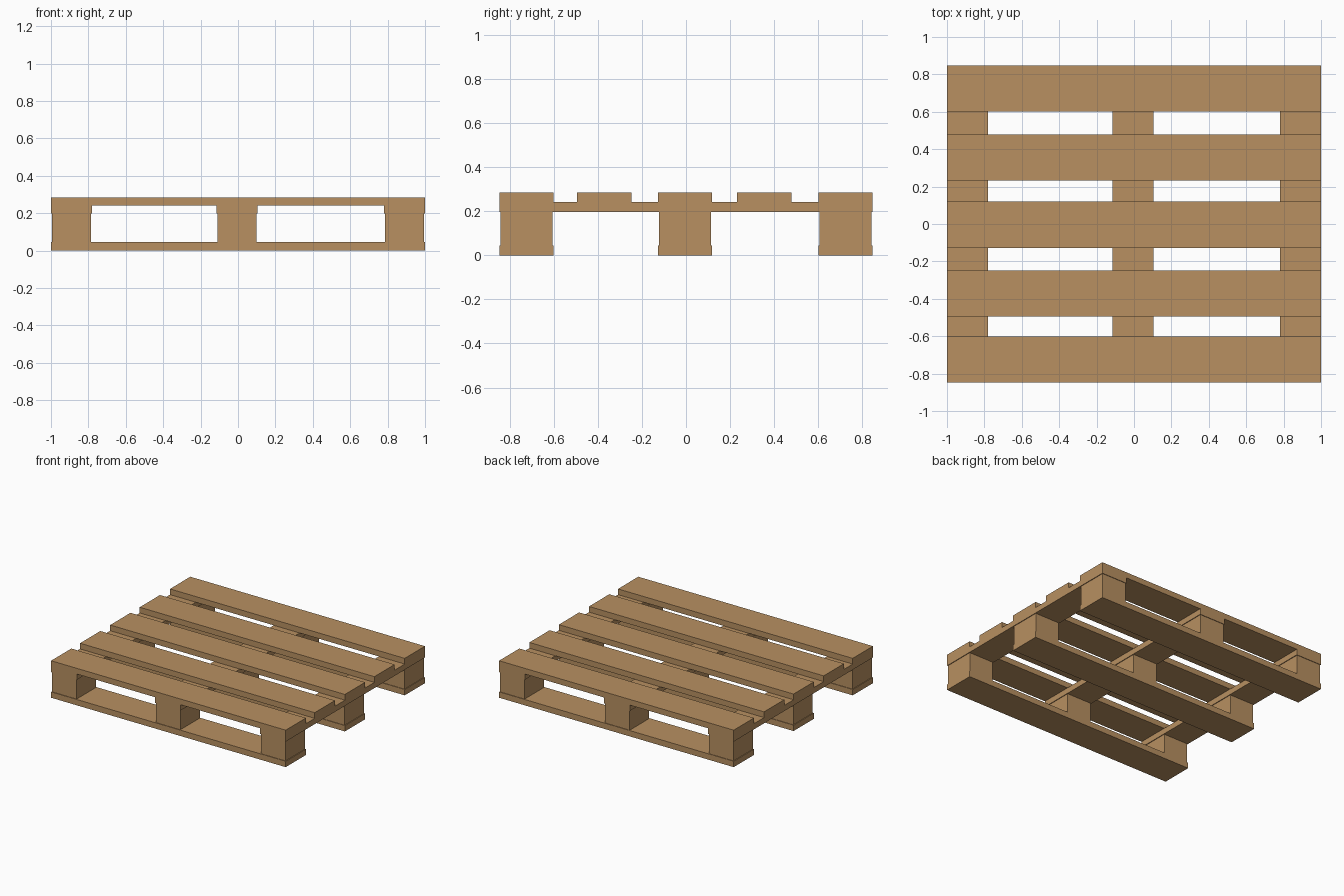
import bpy

if "Cube" in bpy.data.objects:
    bpy.data.objects.remove(bpy.data.objects["Cube"])

wood = bpy.data.materials.new("wood")
wood.diffuse_color = (0.48, 0.28, 0.12, 1)
wood.use_nodes = True
wood.node_tree.nodes["Principled BSDF"].inputs["Base Color"].default_value = wood.diffuse_color


def box(name, center, size):
    bpy.ops.mesh.primitive_cube_add(size=1, location=center)
    ob = bpy.context.object
    ob.name = name
    ob.scale = size
    bpy.ops.object.transform_apply(location=False, rotation=False, scale=True)
    ob.data.materials.append(wood)
    return ob


# Heights of the four layers: bottom boards, blocks, cross boards, deck
Z1, Z2, Z3, Z4 = 0.045, 0.197, 0.241, 0.285
BOARD_W, CROSS_W, HALF_Y = 0.246, 0.22, 0.847
deck_y = [-0.724, -0.371, -0.004, 0.355, 0.724]
base_y = deck_y[::2]
cross_x = [-0.89, -0.006, 0.89]

# Top deck boards
for y in deck_y:
    box("deck_board", (0, y, (Z3 + Z4) / 2), (2, BOARD_W, Z4 - Z3))

# Cross boards running front to back under the deck
for x in cross_x:
    box("cross_board", (x, 0, (Z2 + Z3) / 2), (CROSS_W, 2 * HALF_Y, Z3 - Z2))

# Bottom boards with three spacer blocks on each
for y in base_y:
    box("bottom_board", (0, y, Z1 / 2), (2, BOARD_W, Z1))
    for x in cross_x:
        box("spacer_block", (x, y, (Z1 + Z2) / 2), (0.209, 0.237, Z2 - Z1))
